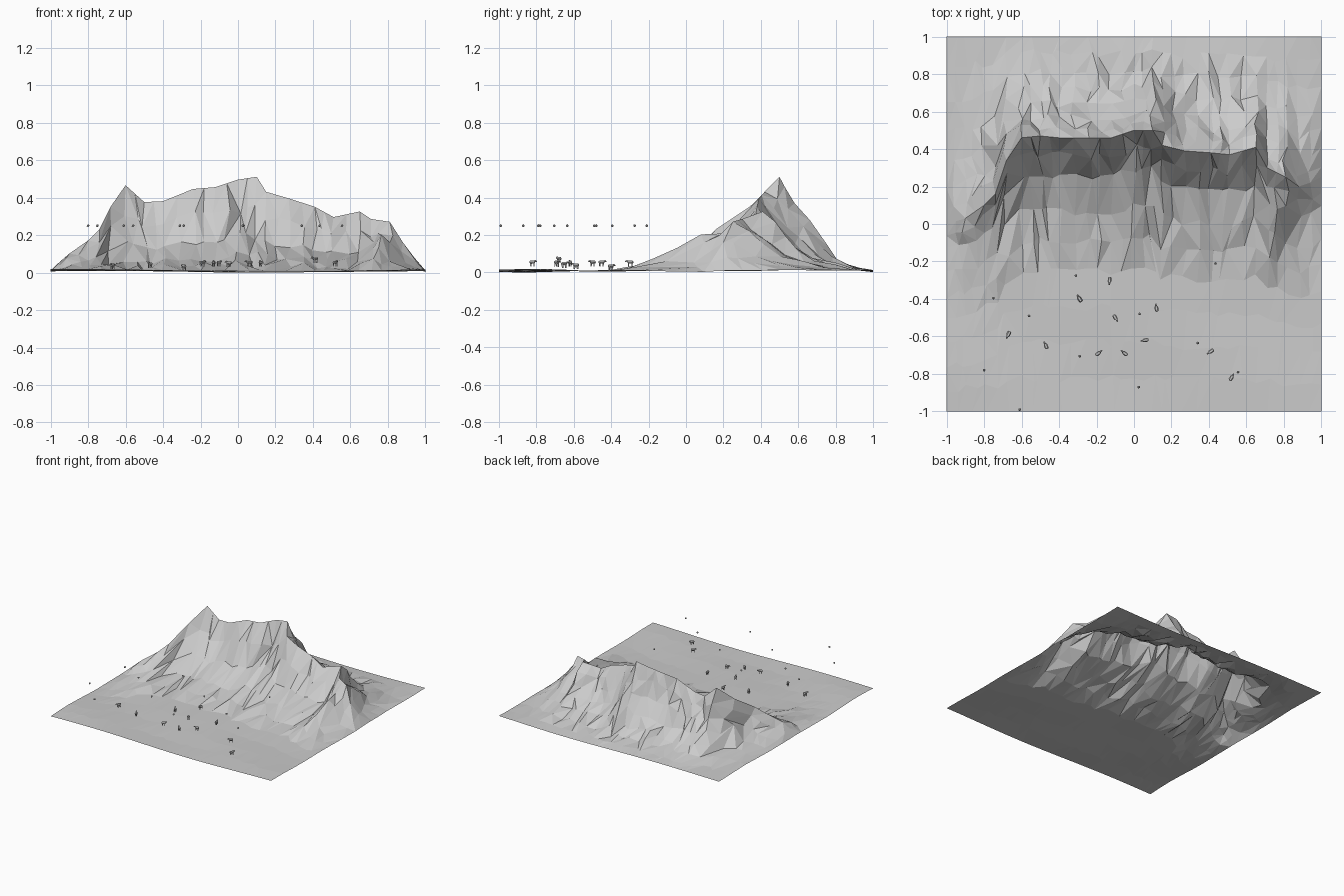
import bpy, bmesh, math, random
from mathutils import Vector, Matrix

if "Cube" in bpy.data.objects:
    bpy.data.objects.remove(bpy.data.objects["Cube"])

random.seed(4)

stone = bpy.data.materials.new("plain_grey")
stone.diffuse_color = (0.6, 0.6, 0.6, 1)
stone.use_nodes = True
stone.node_tree.nodes["Principled BSDF"].inputs["Base Color"].default_value = stone.diffuse_color


def finish(bm, name):
    bmesh.ops.recalc_face_normals(bm, faces=bm.faces[:]) if name != "terrain" else None
    me = bpy.data.meshes.new(name)
    bm.to_mesh(me)
    bm.free()
    me.materials.append(stone)
    ob = bpy.data.objects.new(name, me)
    bpy.context.collection.objects.link(ob)
    return ob


# ---- Terrain: a sheet whose middle row follows the mountain crest ----
CREST = [(-1, 0, .02), (-.9, .03, .11), (-.8, .1, .18), (-.74, .16, .24), (-.68, .34, .36),
         (-.6, .46, .475), (-.5, .47, .385), (-.4, .46, .39), (-.24, .46, .455),
         (-.12, .46, .465), (0, .5, .505), (.1, .5, .52), (.15, .42, .44), (.27, .39, .405),
         (.41, .38, .36), (.51, .37, .305), (.65, .41, .335), (.71, .3, .295),
         (.81, .25, .28), (.88, .2, .17), (.94, .22, .09), (1, .25, .02)]
# (share of the way to the edge, share of the crest height)
FRONT = [(1, 0), (.88, 0), (.75, 0), (.62, 0), (.49, .01), (.38, .07), (.27, .15), (.14, .34), (.065, .68)]
BACK = [(0, 1), (.09, .8), (.2, .55), (.33, .33), (.48, .18), (.66, .08), (.84, .03), (1, 0)]
# spurs running down from the crest: start, end, side slope
SPURS = [((.79, .22, .28), (.68, -.34, .02), 1.3),
         ((.03, .28, .25), (.14, .03, .08), 1.5),
         ((.1, .5, .52), (.12, .83, .08), 1.8),
         ((-.6, .46, .47), (-.67, .65, .12), 2.0),
         ((.25, .4, .4), (.29, .64, .12), 2.0),
         ((.65, .41, .33), (.62, .58, .12), 2.0)]


def ground(x, y):
    return .018 + .006 * math.sin(3 * x + 1) * math.cos(4 * y) + .004 * math.sin(9 * y + 4 * x)


def spur_height(x, y):
    best = 0
    for a, b, slope in SPURS:
        a2, b2 = Vector(a[:2]), Vector(b[:2])
        d = b2 - a2
        t = max(0, min(1, (Vector((x, y)) - a2).dot(d) / d.length_squared))
        dist = (Vector((x, y)) - a2 - d * t).length
        best = max(best, a[2] + (b[2] - a[2]) * t - slope * dist)
    return best


# extra columns in the wider gaps of the crest
columns = []
for a, b in zip(CREST, CREST[1:]):
    columns.append(a)
    if b[0] - a[0] > .085:
        columns.append(tuple((p + q) / 2 for p, q in zip(a, b)))
columns.append(CREST[-1])

bm = bmesh.new()
grid = []
for i, (cx, cy, cz) in enumerate(columns):
    col = []
    rows = [(cy - f * (cy + 1), h) for f, h in FRONT] + [(cy + f * (1 - cy), h) for f, h in BACK]
    for j, (y, h) in enumerate(rows):
        x, crest = cx, h == 1
        edge_x, edge_y = i in (0, len(columns) - 1), j in (0, len(rows) - 1)
        if not crest:
            x += 0 if edge_x else random.uniform(-.018, .018)
            y += 0 if edge_y else random.uniform(-.022, .022)
        g = ground(x, y)
        z = g + (cz - g) * h
        if not crest and h > .05:
            z += random.uniform(-.05, .05) * cz
        if not edge_x and not crest:
            z = max(z, spur_height(x, y))
        col.append(bm.verts.new((x, y, max(z, 0))))
    grid.append(col)
for i in range(len(grid) - 1):
    for j in range(len(grid[0]) - 1):
        a, b, c, d = grid[i][j], grid[i + 1][j], grid[i + 1][j + 1], grid[i][j + 1]
        if random.random() < .5:
            bm.faces.new((a, b, c)), bm.faces.new((a, c, d))
        else:
            bm.faces.new((a, b, d)), bm.faces.new((b, c, d))
low = min(v.co.z for v in bm.verts)
for v in bm.verts:
    v.co.z -= low
finish(bm, "terrain")


# ---- Grazing animals: tapered body, head and four legs ----
def lump(bm, sections, sides=6):
    """Skin of rings along x: (x, z, half width, half height)."""
    rings = []
    for x, z, w, h in sections:
        rings.append([bm.verts.new((x, w * math.cos(2 * math.pi * k / sides),
                                    z + h * math.sin(2 * math.pi * k / sides))) for k in range(sides)])
    for r, s in zip(rings, rings[1:]):
        for k in range(sides):
            bm.faces.new((r[k], r[(k + 1) % sides], s[(k + 1) % sides], s[k]))
    bm.faces.new(rings[0][::-1])
    bm.faces.new(rings[-1])


def animal(x, y, z, angle):
    bm = bmesh.new()
    lump(bm, [(-.018, .022, .005, .005), (-.012, .022, .01, .009), (.006, .022, .01, .009),
              (.013, .024, .006, .007)])
    lump(bm, [(.011, .027, .004, .005), (.017, .029, .005, .005), (.025, .025, .003, .003)])
    for lx in (-.011, .007):
        for ly in (-.005, .005):
            bmesh.ops.create_cone(bm, cap_ends=True, segments=4, radius1=.002, radius2=.003, depth=.017,
                                  matrix=Matrix.Translation((lx, ly, .0085)))
    ob = finish(bm, "grazing_animal")
    ob.location = (x, y, z)
    ob.rotation_euler.z = math.radians(angle)


for spot in [(-.67, -.59, .018, 245), (-.47, -.65, .025, 115), (-.29, -.4, .012, 120),
             (-.13, -.3, .033, 265), (-.1, -.5, .033, 300), (-.19, -.69, .033, 40),
             (-.05, -.69, .03, 140), (.06, -.62, .033, 190), (.12, -.45, .033, 100),
             (.41, -.68, .052, 215), (.52, -.82, .033, 60)]:
    animal(*spot)

# ---- Small floating balls ----
for x, y in [(-.8, -.78), (-.75, -.395), (-.61, -.99), (-.56, -.49), (-.31, -.275), (-.29, -.705),
             (.03, -.48), (.025, -.87), (.34, -.635), (.435, -.21), (.555, -.79)]:
    bm = bmesh.new()
    bmesh.ops.create_icosphere(bm, subdivisions=1, radius=.008)
    finish(bm, "floating_ball").location = (x, y, .25)
